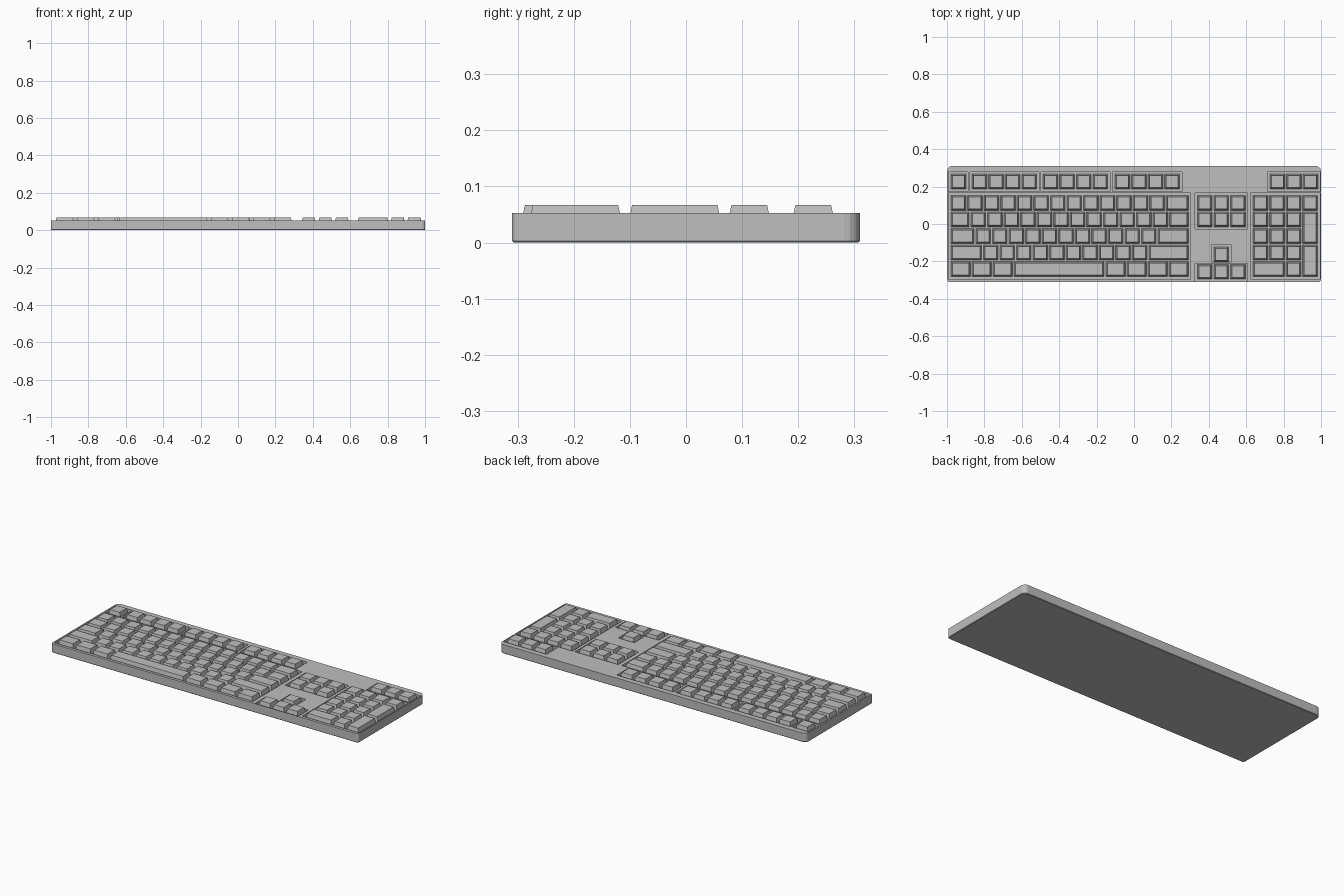
import bpy, bmesh, math

if "Cube" in bpy.data.objects:
    bpy.data.objects.remove(bpy.data.objects["Cube"])

U = 0.0885              # key pitch
CASE_TOP, FLOOR, KEY_TOP = 0.053, 0.03, 0.067
MARGIN = 0.008          # rim between a well and its keys

grey = bpy.data.materials.new("grey_plastic")
grey.use_nodes = True
COLOUR = (0.52, 0.52, 0.52, 1)
grey.diffuse_color = COLOUR
grey.node_tree.nodes["Principled BSDF"].inputs["Base Color"].default_value = COLOUR


def make_object(name, bm):
    bmesh.ops.recalc_face_normals(bm, faces=bm.faces)
    mesh = bpy.data.meshes.new(name)
    bm.to_mesh(mesh)
    bm.free()
    mesh.materials.append(grey)
    obj = bpy.data.objects.new(name, mesh)
    bpy.context.collection.objects.link(obj)


def loft(bm, rings):
    """Skin a stack of equal outlines, cap the first and return the last."""
    loops = [[bm.verts.new(p) for p in ring] for ring in rings]
    n = len(loops[0])
    for a, b in zip(loops, loops[1:]):
        for i in range(n):
            bm.faces.new((a[i], a[(i + 1) % n], b[(i + 1) % n], b[i]))
    bm.faces.new(loops[0][::-1])
    return loops[-1]


def rect(x0, x1, y0, y1, z, inset=0):
    x0, x1, y0, y1 = x0 + inset, x1 - inset, y0 + inset, y1 - inset
    return [(x0, y0, z), (x1, y0, z), (x1, y1, z), (x0, y1, z)]


def case_outline(z, inset=0, steps=4):
    """Plan of the case, rounder at the back than at the front."""
    points = []
    for k, (sx, sy, r) in enumerate([(1, 1, 0.028), (-1, 1, 0.028),
                                     (-1, -1, 0.014), (1, -1, 0.014)]):
        cx, cy = sx * (1 - r), sy * (0.31 - r)
        for i in range(steps + 1):
            a = math.pi / 2 * (k + i / steps)
            points.append((cx + (r - inset) * math.cos(a),
                           cy + (r - inset) * math.sin(a), z))
    return points


# Sections: left edge, back edge, rows of key widths (or width and depth)
F_BACK, MAIN_BACK = 0.271, 0.157
wide = 1.27
sections = {
    "escape_key": (-0.983, F_BACK, [[1]]),
    "function_keys_left": (-0.87, F_BACK, [[1] * 4]),
    "function_keys_middle": (-0.49, F_BACK, [[1] * 4]),
    "function_keys_right": (-0.106, F_BACK, [[1] * 4]),
    "media_keys": (0.722, F_BACK, [[1] * 3]),
    "main_keys": (-0.983, MAIN_BACK, [
        [1] * 13 + [1.44],
        [1.2] + [1] * 12 + [1.24],
        [1.5] + [1] * 11 + [1.94],
        [1.95] + [1] * 10 + [2.49],
        [wide] * 3 + [5.55] + [wide] * 4]),
    "navigation_keys": (0.334, MAIN_BACK, [[1] * 3] * 2),
    "up_arrow_key": (0.334 + U, -0.118, [[1]]),
    "arrow_keys": (0.334, -0.211, [[1] * 3]),
    "number_pad_keys": (0.632, MAIN_BACK, [
        [1] * 4, [1, 1, 1, (1, 2)], [1] * 3, [1, 1, 1, (1, 2)], [2, 1]]),
}

# Case walls and underside
case = bmesh.new()
rims = [loft(case, [case_outline(0, 0.003), case_outline(0.003), case_outline(CASE_TOP)])]

for name, (left, back, rows) in sections.items():
    # Tapered keycaps
    bm = bmesh.new()
    right = left
    for r, row in enumerate(rows):
        x, y = left, back - r * U
        for key in row:
            w, d = key if isinstance(key, tuple) else (key, 1)
            cell = (x, x + w * U, y - d * U, y)
            bm.faces.new(loft(bm, [rect(*cell, FLOOR - 0.002, 0.004),
                                   rect(*cell, KEY_TOP, 0.0125)]))
            x += w * U
        right = max(right, x)
    make_object(name, bm)
    # Recessed well the section sits in, kept clear of its neighbour
    front = back - len(rows) * U
    front_gap = -0.003 if name == "up_arrow_key" else MARGIN
    back_gap = 0.0 if name == "arrow_keys" else MARGIN
    area = (left - MARGIN, right + MARGIN, front - front_gap, back + back_gap)
    rims.append(loft(case, [rect(*area, FLOOR), rect(*area, CASE_TOP)]))

# Case top, filled between its outer edge and the well openings
edges = [case.edges.get((rim[i - 1], rim[i])) for rim in rims for i in range(len(rim))]
bmesh.ops.triangle_fill(case, use_beauty=True, edges=edges, normal=(0, 0, 1))
make_object("case", case)
